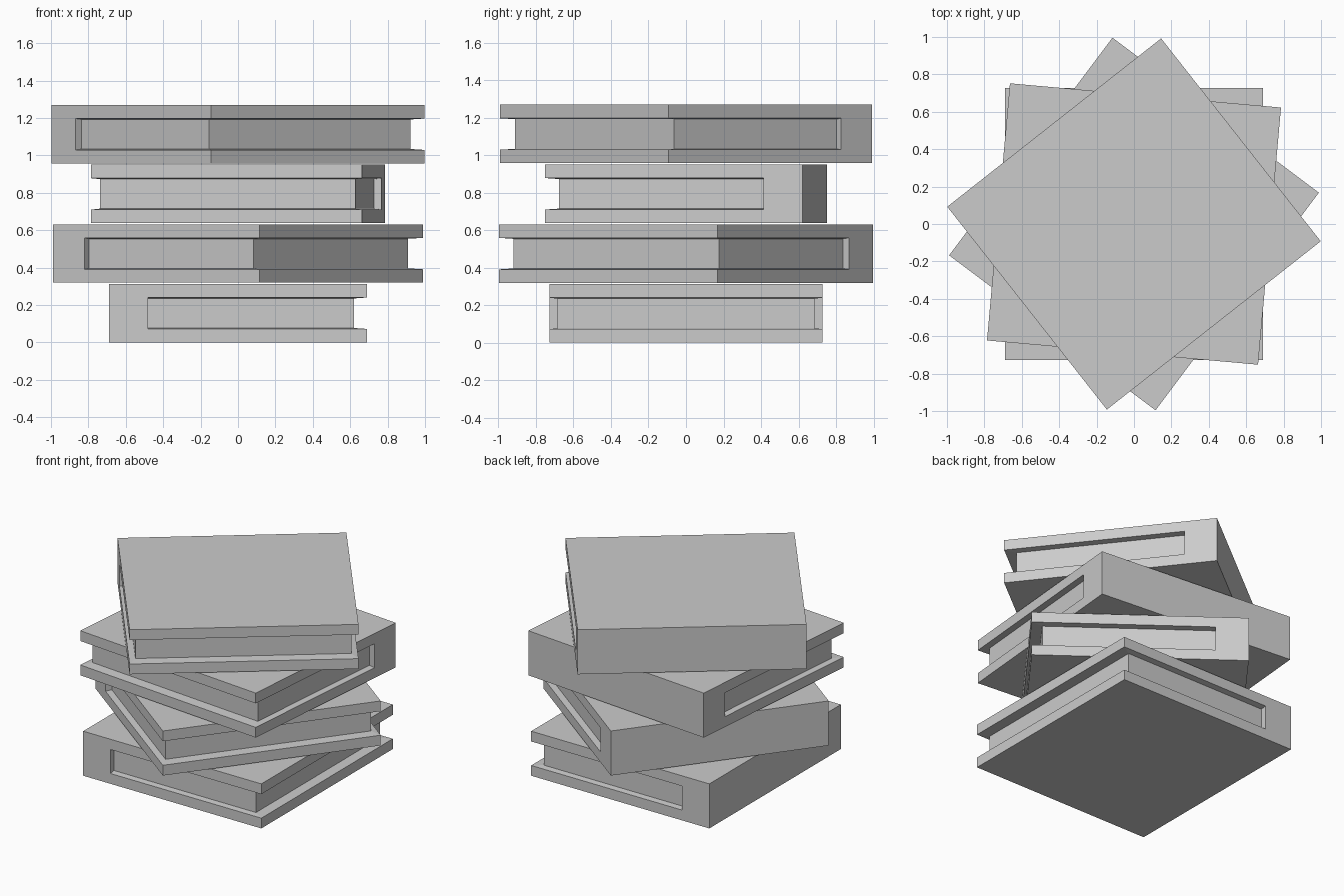
import bpy, bmesh
from math import radians

if "Cube" in bpy.data.objects:
    bpy.data.objects.remove(bpy.data.objects["Cube"])

HX, HY = 0.69, 0.7275      # half width and half length of a cover
SPINE = -0.48              # inner end of the solid spine block
PX, PY = 0.62, 0.686       # extent of the recessed page block
H, PITCH = 0.312, 0.319    # book thickness and stacking step


def outline(x, y):
    """Spine block with covers or pages reaching out to (x, y)."""
    lower = [(-HX, -HY), (SPINE, -HY), (SPINE, -y), (x, -y)]
    return lower + [(px, -py) for px, py in reversed(lower)]


def book(name, z, angle):
    bm = bmesh.new()
    # cover, recessed pages, cover: stacked outlines joined by walls
    layers = [(0, HX, HY), (0.072, HX, HY), (0.077, PX, PY),
              (H - 0.077, PX, PY), (H - 0.072, HX, HY), (H, HX, HY)]
    rings = [[bm.verts.new((px, py, lz)) for px, py in outline(x, y)]
             for lz, x, y in layers]
    for a, b in zip(rings, rings[1:]):
        for i in range(8):
            j = (i + 1) % 8
            bm.faces.new((a[i], a[j], b[j], b[i]))
    bm.faces.new(rings[0][::-1])
    bm.faces.new(rings[-1])
    bmesh.ops.remove_doubles(bm, verts=bm.verts[:], dist=0.0005)
    bmesh.ops.recalc_face_normals(bm, faces=bm.faces[:])
    mesh = bpy.data.meshes.new(name)
    bm.to_mesh(mesh)
    bm.free()
    ob = bpy.data.objects.new(name, mesh)
    ob.location.z = z
    ob.rotation_euler.z = radians(angle)
    bpy.context.collection.objects.link(ob)


# four twisted books, bottom to top
for i, angle in enumerate((0, -36.9, -95.1, -51.8)):
    book(f"book_{i + 1}", i * PITCH, angle)
